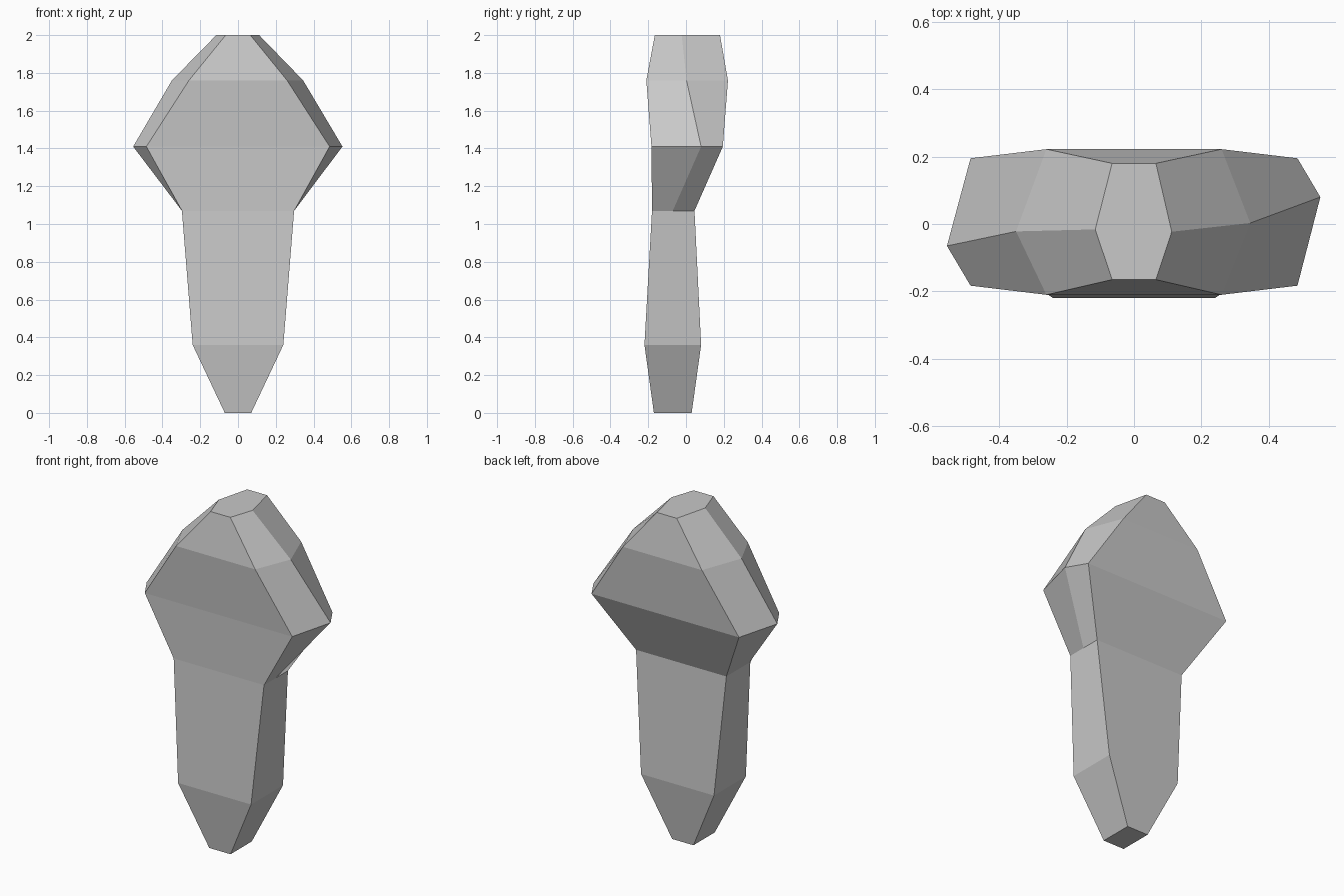
import bpy, bmesh

if "Cube" in bpy.data.objects:
    bpy.data.objects.remove(bpy.data.objects["Cube"])

stone = bpy.data.materials.new("light grey stone")
stone.diffuse_color = (0.58, 0.58, 0.58, 1)
stone.use_nodes = True
stone.node_tree.nodes["Principled BSDF"].inputs["Base Color"].default_value = stone.diffuse_color

# Cross-sections: z, half width, front y, back y, right point (x, y), left point (x, y)
SECTIONS = [
    (0.00, 0.07, -0.17, 0.03, (0.07, -0.07), (-0.07, -0.07)),
    (0.36, 0.24, -0.22, 0.08, (0.24, -0.07), (-0.24, -0.07)),
    (1.07, 0.297, -0.18, 0.045, (0.297, -0.07), (-0.297, -0.17)),
    (1.41, 0.485, -0.183, 0.195, (0.553, 0.08), (-0.555, -0.065)),
    (1.76, 0.26, -0.21, 0.222, (0.345, 0.003), (-0.35, -0.022)),
    (2.00, 0.065, -0.165, 0.18, (0.112, -0.023), (-0.115, -0.016)),
]


def loft(name, sections, material):
    """Skin six-sided sections and cap both ends."""
    bm = bmesh.new()
    rings = []
    for z, w, front, back, right, left in sections:
        outline = [(-w, front), (w, front), right, (w, back), (-w, back), left]
        rings.append([bm.verts.new((x, y, z)) for x, y in outline])
    for low, high in zip(rings, rings[1:]):
        for i in range(6):
            j = (i + 1) % 6
            bm.faces.new((low[i], low[j], high[j], high[i]))
    bm.faces.new(rings[0][::-1])
    bm.faces.new(rings[-1])
    bmesh.ops.recalc_face_normals(bm, faces=bm.faces[:])
    mesh = bpy.data.meshes.new(name)
    bm.to_mesh(mesh)
    bm.free()
    mesh.materials.append(material)
    obj = bpy.data.objects.new(name, mesh)
    bpy.context.collection.objects.link(obj)
    return obj


# Tapered shank flowing into a faceted head
loft("faceted_stone", SECTIONS, stone)
